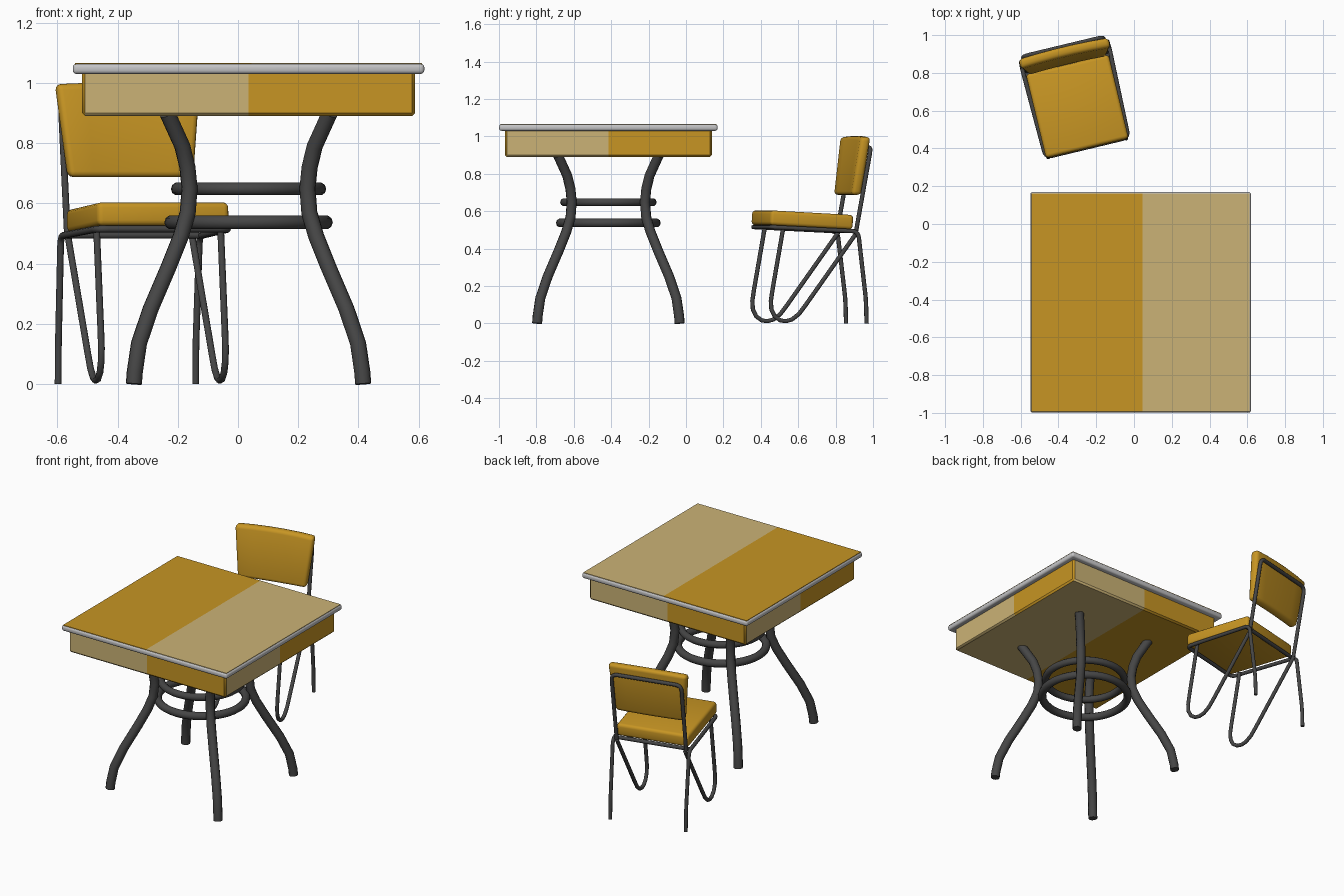
import bpy, bmesh, math
from mathutils import Matrix, Vector

if "Cube" in bpy.data.objects:
    bpy.data.objects.remove(bpy.data.objects["Cube"])


def material(name, rgb):
    m = bpy.data.materials.new(name)
    m.diffuse_color = (*rgb, 1)
    m.use_nodes = True
    m.node_tree.nodes["Principled BSDF"].inputs["Base Color"].default_value = m.diffuse_color
    return m


GOLD = material("gold", (0.57, 0.30, 0.017))
TAN = material("tan", (0.60, 0.45, 0.18))
METAL = material("dark metal", (0.06, 0.06, 0.06))
TRIM = material("light grey", (0.55, 0.55, 0.56))

TABLE = Matrix.Translation((0.035, -0.415, 0))
CHAIR = Matrix.Translation((-0.30, 0.622, 0)) @ Matrix.Rotation(math.radians(13.5), 4, 'Z')


def finish(obj, mats, matrix, bevel=0, segments=3):
    for m in mats:
        obj.data.materials.append(m)
    obj.matrix_world = matrix
    bpy.ops.object.select_all(action='DESELECT')
    obj.select_set(True)
    bpy.context.view_layer.objects.active = obj
    if bevel:
        mod = obj.modifiers.new("bevel", 'BEVEL')
        mod.width, mod.segments = bevel, segments
        bpy.ops.object.modifier_apply(modifier=mod.name)
    bpy.ops.object.shade_smooth_by_angle(angle=math.radians(40))
    return obj


def from_bmesh(name, bm):
    me = bpy.data.meshes.new(name)
    bm.to_mesh(me)
    bm.free()
    obj = bpy.data.objects.new(name, me)
    bpy.context.collection.objects.link(obj)
    return obj


def box_bmesh(lo, hi):
    bm = bmesh.new()
    bmesh.ops.create_cube(bm, size=1)
    for v in bm.verts:
        v.co = Vector([lo[i] if v.co[i] < 0 else hi[i] for i in range(3)])
    return bm


def fillet(points, r, steps=5):
    """Round the inner corners of a path."""
    pts = [Vector(p) for p in points]
    out = [pts[0]]
    for a, b, c in zip(pts, pts[1:], pts[2:]):
        p = b + (a - b).normalized() * min(r, (a - b).length * 0.45)
        q = b + (c - b).normalized() * min(r, (c - b).length * 0.45)
        for i in range(steps + 1):
            t = i / steps
            out.append(p * (1 - t) ** 2 + b * 2 * t * (1 - t) + q * t * t)
    return out + [pts[-1]]


def tube(name, points, radius, matrix, cyclic=False):
    cu = bpy.data.curves.new(name, 'CURVE')
    cu.dimensions = '3D'
    cu.bevel_depth, cu.bevel_resolution, cu.use_fill_caps = radius, 3, True
    sp = cu.splines.new('POLY')
    sp.points.add(len(points) - 1)
    for sp_pt, p in zip(sp.points, points):
        sp_pt.co = (*p, 1)
    sp.use_cyclic_u = cyclic
    obj = bpy.data.objects.new(name, cu)
    bpy.context.collection.objects.link(obj)
    bpy.ops.object.select_all(action='DESELECT')
    obj.select_set(True)
    bpy.context.view_layer.objects.active = obj
    bpy.ops.object.convert(target='MESH')
    return finish(bpy.context.object, [METAL], matrix)


# --- Table top: grey rounded slab with two coloured plates
H = 0.584
finish(from_bmesh("table_top_trim", box_bmesh((-H, -H, 1.03), (H, H, 1.064))),
       [TRIM], TABLE, 0.012)
P, SPLIT = H - 0.007, 0.01
for name, x0, x1, mat in (("table_top_left", -P, SPLIT, GOLD), ("table_top_right", SPLIT, P, TAN)):
    finish(from_bmesh(name, box_bmesh((x0, -P, 1.059), (x1, P, 1.066))), [mat], TABLE)

# --- Apron: chamfered box, each side half tan and half gold
A = 0.553
bm = box_bmesh((-A, -A, 0.89), (A, A, 1.035))
edges = [e for e in bm.edges if min(v.co.z for v in e.verts) < 0.9]
bmesh.ops.bevel(bm, geom=edges, offset=0.01, segments=1, affect='EDGES')
for axis in ((1, 0, 0), (0, 1, 0)):
    bmesh.ops.bisect_plane(bm, geom=bm.verts[:] + bm.edges[:] + bm.faces[:],
                           plane_co=(0, 0, 0), plane_no=axis)
bm.normal_update()
for f in bm.faces:
    c, n = f.calc_center_median(), f.normal
    if abs(n.z) > 0.9:
        f.material_index = int(c.x > 0)
    else:
        f.material_index = int(-n.y * c.x + n.x * c.y < 0)
finish(from_bmesh("table_apron", bm), [GOLD, TAN], TABLE)

# --- Table legs: four bent tubes on the diagonals
LEG = [(0.381, 0), (0.378, 0.04), (0.364, 0.135), (0.325, 0.25), (0.265, 0.39), (0.225, 0.49),
       (0.202, 0.57), (0.196, 0.65), (0.203, 0.72), (0.22, 0.79), (0.27, 0.90)]
for sx in (-1, 1):
    for sy in (-1, 1):
        name = f"table_leg_{'front' if sy < 0 else 'back'}_{'left' if sx < 0 else 'right'}"
        tube(name, [(sx * d, sy * d, z) for d, z in LEG], 0.027, TABLE)

# --- Two brace rings inside the legs
for name, r, t, z in (("upper_ring", 0.236, 0.022, 0.648), ("lower_ring", 0.256, 0.024, 0.537)):
    pts = [(r * math.cos(i * math.tau / 40), r * math.sin(i * math.tau / 40), z) for i in range(40)]
    tube(name, pts, t, TABLE, True)

# --- Chair seat cushion, sloping down to the back
tilt = Matrix.Translation((0, 0, 0.553)) @ Matrix.Rotation(-0.055, 4, 'X')
finish(from_bmesh("seat", box_bmesh((-0.225, -0.228, -0.039), (0.225, 0.228, 0.039))),
       [GOLD], CHAIR @ tilt, 0.018)

# --- Backrest cushion: leaning, wider at the top, gently curved
bm = box_bmesh((-1, -1, 0), (1, 1, 1))
for x in (-0.6, -0.2, 0.2, 0.6):
    bmesh.ops.bisect_plane(bm, geom=bm.verts[:] + bm.edges[:] + bm.faces[:],
                           plane_co=(x, 0, 0), plane_no=(1, 0, 0))
for v in bm.verts:
    x, y, z = v.co
    wx = x * (0.213 + 0.033 * z)
    v.co = (wx, 0.254 + 0.046 * z + y * 0.027 - 0.15 * wx * wx, 0.687 + 0.315 * z - 0.1 * wx * wx * z)
back = from_bmesh("backrest", bm)
finish(back, [GOLD], CHAIR, 0.02)

# --- Chair tubing
R = 0.0115
# Seat frame running round the front and bending down into the back legs
side = [(0.235, 0.297, 0), (0.235, 0.293, 0.13), (0.237, 0.25, 0.492), (0.225, -0.222, 0.515)]
path = side + [(-x, y, z) for x, y, z in reversed(side)]
tube("seat_frame_and_back_legs", fillet(path, 0.035), R, CHAIR)
# Back frame: inverted U behind the backrest
up = [(0.216, 0.243, 0.49), (0.218, 0.325, 0.94)]
tube("back_frame", fillet(up + [(-x, y, z) for x, y, z in reversed(up)], 0.04), R, CHAIR)
tube("seat_back_bar", [(-0.228, 0.225, 0.494), (0.228, 0.225, 0.494)], R, CHAIR)
# Front legs: looped tubes returning diagonally to the back
LOOP = [(-0.155, 0.515), (-0.215, 0.18), (-0.224, 0.12), (-0.221, 0.075), (-0.203, 0.038),
        (-0.172, 0.016), (-0.14, 0.012), (-0.108, 0.021), (-0.07, 0.05), (-0.035, 0.095), (0.25, 0.488)]
for s, name in ((-1, "front_leg_loop_left"), (1, "front_leg_loop_right")):
    tube(name, [(s * 0.212, y, z) for y, z in LOOP], R, CHAIR)
